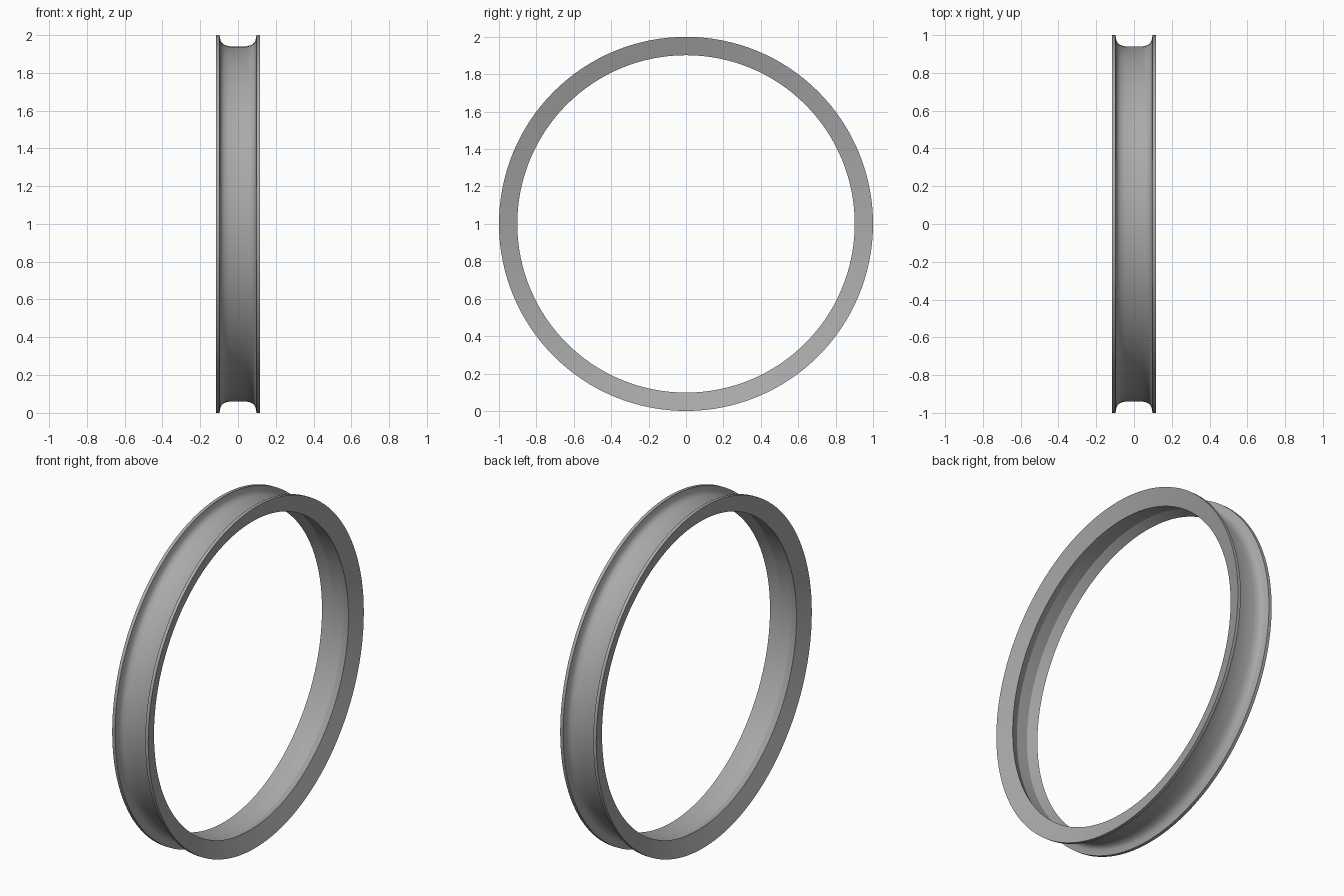
import bpy, bmesh, math
from mathutils import Vector

cube = bpy.data.objects.get("Cube")
if cube:
    bpy.data.objects.remove(cube)

# Metal material
metal = bpy.data.materials.new("grey_metal")
metal.use_nodes = True
colour = (0.40, 0.40, 0.40, 1)
metal.diffuse_color = colour
metal.node_tree.nodes["Principled BSDF"].inputs["Base Color"].default_value = colour

# Half cross-section (x, radius): inner well, conical side, flange lip, outer channel
half = [(0.035, 0.928), (0.086, 0.902), (0.117, 1.0), (0.098, 1.0),
        (0.0925, 0.97), (0.087, 0.96), (0.079, 0.952), (0.065, 0.945),
        (0.045, 0.94)]
profile = half + [(-x, r) for x, r in reversed(half)]

# Wheel rim: closed profile spun around the axle
bm = bmesh.new()
verts = [bm.verts.new((x, 0, r)) for x, r in profile]
edges = [bm.edges.new((verts[i - 1], verts[i])) for i in range(len(verts))]
bmesh.ops.spin(bm, geom=verts + edges, cent=Vector((0, 0, 0)), axis=(1, 0, 0),
               angle=math.tau, steps=128, use_merge=True)
bmesh.ops.remove_doubles(bm, verts=bm.verts, dist=0.0005)
bmesh.ops.recalc_face_normals(bm, faces=bm.faces)
mesh = bpy.data.meshes.new("wheel_rim")
bm.to_mesh(mesh)
bm.free()
mesh.materials.append(metal)

rim = bpy.data.objects.new("wheel_rim", mesh)
bpy.context.collection.objects.link(rim)
rim.location.z = 1

# Smooth curves, crisp lips
bpy.ops.object.select_all(action='DESELECT')
rim.select_set(True)
bpy.context.view_layer.objects.active = rim
bpy.ops.object.shade_smooth_by_angle(angle=math.radians(22))
